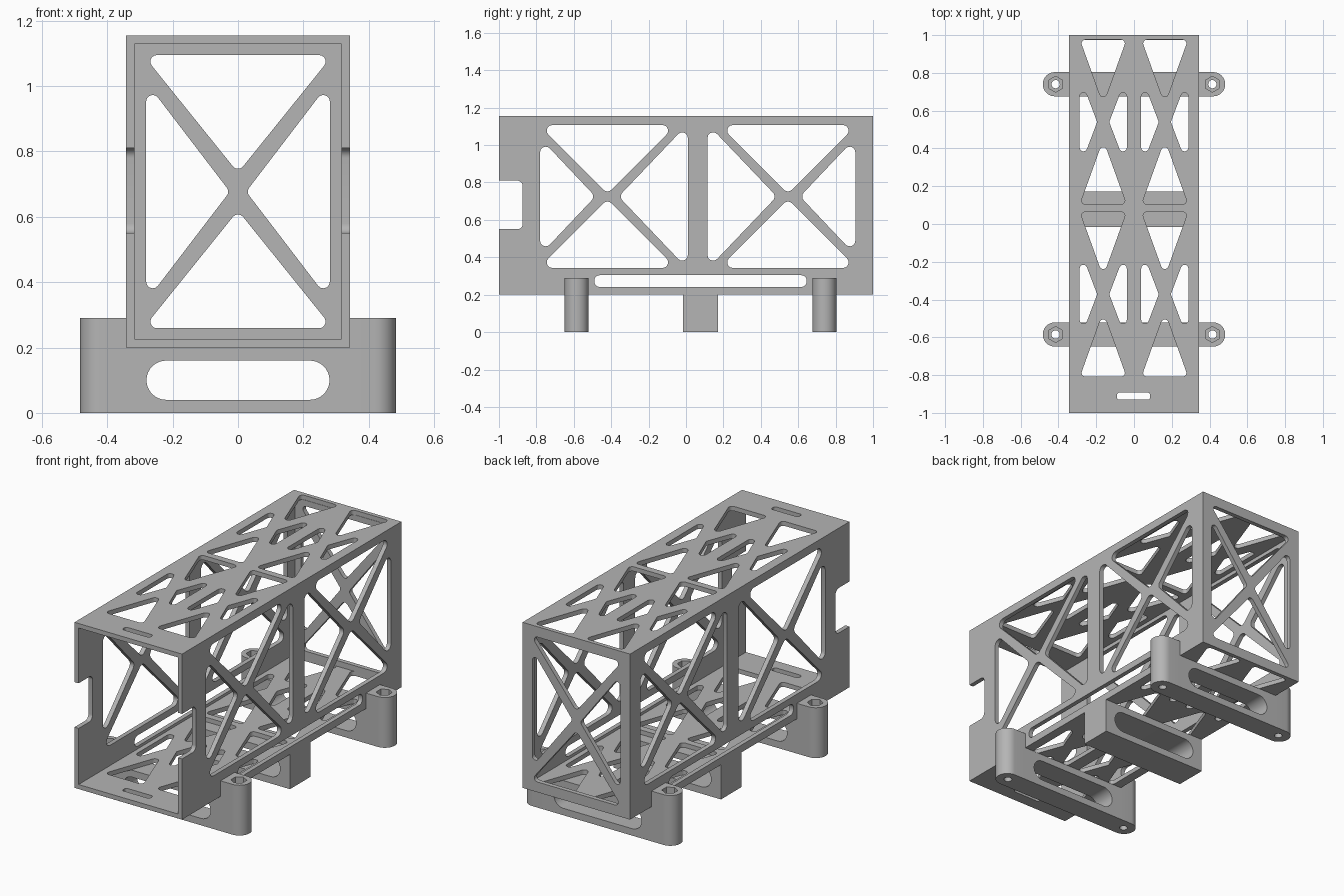
import bpy, bmesh, math
from mathutils import Vector, Matrix

if "Cube" in bpy.data.objects:
    bpy.data.objects.remove(bpy.data.objects["Cube"])

grey = bpy.data.materials.new("plain_grey")
grey.use_nodes = True
colour = (0.46, 0.46, 0.46, 1)
grey.diffuse_color = colour
grey.node_tree.nodes["Principled BSDF"].inputs["Base Color"].default_value = colour

# Main sizes
W, BOTTOM, TOP, T = 0.343, 0.2, 1.155, 0.026
INNER = W - T

# Directions of the profile plane (u, v) and the extrusion, for each axis
PLANES = {
    "x": ((0, 1, 0), (0, 0, 1), (1, 0, 0)),
    "y": ((1, 0, 0), (0, 0, 1), (0, 1, 0)),
    "z": ((1, 0, 0), (0, 1, 0), (0, 0, 1)),
}


def rounded(points, radii, steps=8):
    """Polygon with filleted corners; radii is one number or one per corner."""
    pts = [Vector(p) for p in points]
    if not isinstance(radii, (list, tuple)):
        radii = [radii] * len(pts)
    out = []
    for i, (p, r) in enumerate(zip(pts, radii)):
        if r == 0:
            out.append(p)
            continue
        a = (pts[i - 1] - p).normalized()
        b = (pts[(i + 1) % len(pts)] - p).normalized()
        half = a.angle(b) / 2
        c = p + (a + b).normalized() * (r / math.sin(half))
        v0 = p + a * (r / math.tan(half)) - c
        v1 = p + b * (r / math.tan(half)) - c
        arc = math.pi - 2 * half
        for k in range(steps + 1):
            f = k / steps
            q = c + (v0 * math.sin((1 - f) * arc) + v1 * math.sin(f * arc)) / math.sin(arc)
            if not out or (q - out[-1]).length > 1e-4:
                out.append(q)
    if (out[0] - out[-1]).length < 1e-4:
        out.pop()
    return out


def rect(u0, u1, v0, v1, r=0):
    return rounded([(u0, v0), (u1, v0), (u1, v1), (u0, v1)], r)


def circle(cu, cv, r, sides, turn=0):
    return [Vector((cu + r * math.cos(turn + math.tau * k / sides),
                    cv + r * math.sin(turn + math.tau * k / sides))) for k in range(sides)]


def cross(centre, upright, left, right, r):
    """Four rounded triangles around an X brace; each is (gap, reach, half base)."""
    c = Vector(centre)
    holes = []
    for d, (gap, reach, half) in (((0, 1), upright), ((0, -1), upright),
                                  ((-1, 0), left), ((1, 0), right)):
        d = Vector(d)
        n = Vector((-d.y, d.x)) * half
        holes.append(rounded([c + d * gap, c + d * reach + n, c + d * reach - n], r, 5))
    return holes


def plate(name, axis, lo, hi, outline, holes=()):
    """Extrude a holed profile along an axis from lo to hi."""
    curve = bpy.data.curves.new(name, "CURVE")
    curve.dimensions, curve.fill_mode = "2D", "BOTH"
    curve.extrude = (hi - lo) / 2
    for loop in [outline, *holes]:
        spline = curve.splines.new("POLY")
        spline.points.add(len(loop) - 1)
        for point, q in zip(spline.points, loop):
            point.co = (q[0], q[1], 0, 1)
        spline.use_cyclic_u = True
    temp = bpy.data.objects.new(name + "_profile", curve)
    bpy.context.scene.collection.objects.link(temp)
    bpy.context.view_layer.update()
    deps = bpy.context.evaluated_depsgraph_get()
    mesh = bpy.data.meshes.new_from_object(temp.evaluated_get(deps))
    bpy.data.objects.remove(temp)

    u, v, w = (Vector(d) for d in PLANES[axis])
    bm = bmesh.new()
    bm.from_mesh(mesh)
    bmesh.ops.remove_doubles(bm, verts=bm.verts, dist=1e-5)
    matrix = Matrix((u, v, w)).transposed().to_4x4()
    matrix.translation = w * (lo + hi) / 2
    bm.transform(matrix)
    bmesh.ops.recalc_face_normals(bm, faces=bm.faces)
    bm.to_mesh(mesh)
    bm.free()
    mesh.materials.clear()
    mesh.materials.append(grey)

    obj = bpy.data.objects.new(name, mesh)
    bpy.context.scene.collection.objects.link(obj)
    bpy.ops.object.select_all(action="DESELECT")
    obj.select_set(True)
    bpy.context.view_layer.objects.active = obj
    bpy.ops.object.shade_smooth_by_angle(angle=math.radians(30))
    return obj


# Side walls: notched at the front, two X braces and a long slot
notch = rounded([(-1, BOTTOM), (1, BOTTOM), (1, TOP), (-1, TOP),
                 (-1, 0.81), (-0.873, 0.81), (-0.873, 0.55), (-1, 0.55)],
                [0, 0, 0, 0, 0, 0.03, 0.03, 0])
upright, outer, inner = (0.015, 0.382, 0.367), (0.065, 0.36, 0.312), (0.06, 0.43, 0.388)
side_holes = (cross((-0.42, 0.725), upright, outer, inner, 0.03)
              + cross((0.545, 0.725), upright, inner, outer, 0.03)
              + [rect(-0.49, 0.645, 0.242, 0.304, 0.028)])
plate("left_wall", "x", INNER, W, notch, side_holes)
plate("right_wall", "x", -W, -INNER, notch, side_holes)

# Roof and floor: four narrow X braces and a strap slot
deck_holes = [rect(-0.09, 0.085, -0.93, -0.893, 0.012)]
for x in (-0.163, 0.163):
    for y in (0.54, -0.372):
        side = (0.032, 0.125, 0.245)
        deck_holes += cross((x, y), (0.095, 0.436, 0.123), side, side, 0.02)
deck = rect(-INNER, INNER, -1, 1)
plate("roof", "z", TOP - T, TOP, deck, deck_holes)
plate("floor", "z", BOTTOM, BOTTOM + T, deck, deck_holes)

# Back wall with one large X brace
brace = (0.025, 0.281, 0.335)
plate("back_wall", "y", 1 - T, 1, rect(-INNER, INNER, BOTTOM + T, TOP - T),
      cross((0, 0.677), (0.058, 0.418, 0.29), brace, brace, 0.02))

# Slotted cross beams underneath
beam = rect(-W, W, 0, BOTTOM)
beam_slot = [rect(-0.28, 0.28, 0.04, 0.16, 0.0599)]
R = 0.064
feet = {"front": -0.585, "back": 0.74}
plate("middle_beam", "y", -0.016, 0.171, beam, beam_slot)
for end, y in feet.items():
    plate(end + "_beam", "y", y - R, y + R, beam, beam_slot)

    # Rounded bolt posts, with a hexagonal nut pocket at the top
    for side, s in (("left", 1), ("right", -1)):
        post = rounded([(s * W, y - R), (s * 0.483, y - R), (s * 0.483, y + R), (s * W, y + R)],
                       [0, R - 0.0001, R - 0.0001, 0], 10)
        bolt = circle(s * 0.415, y, 0.022, 20)
        nut = circle(s * 0.415, y, 0.042, 6, math.pi / 6)
        plate(f"{end}_{side}_post", "z", 0, 0.23, post, [bolt])
        plate(f"{end}_{side}_nut_pocket", "z", 0.23, 0.29, post, [nut])
